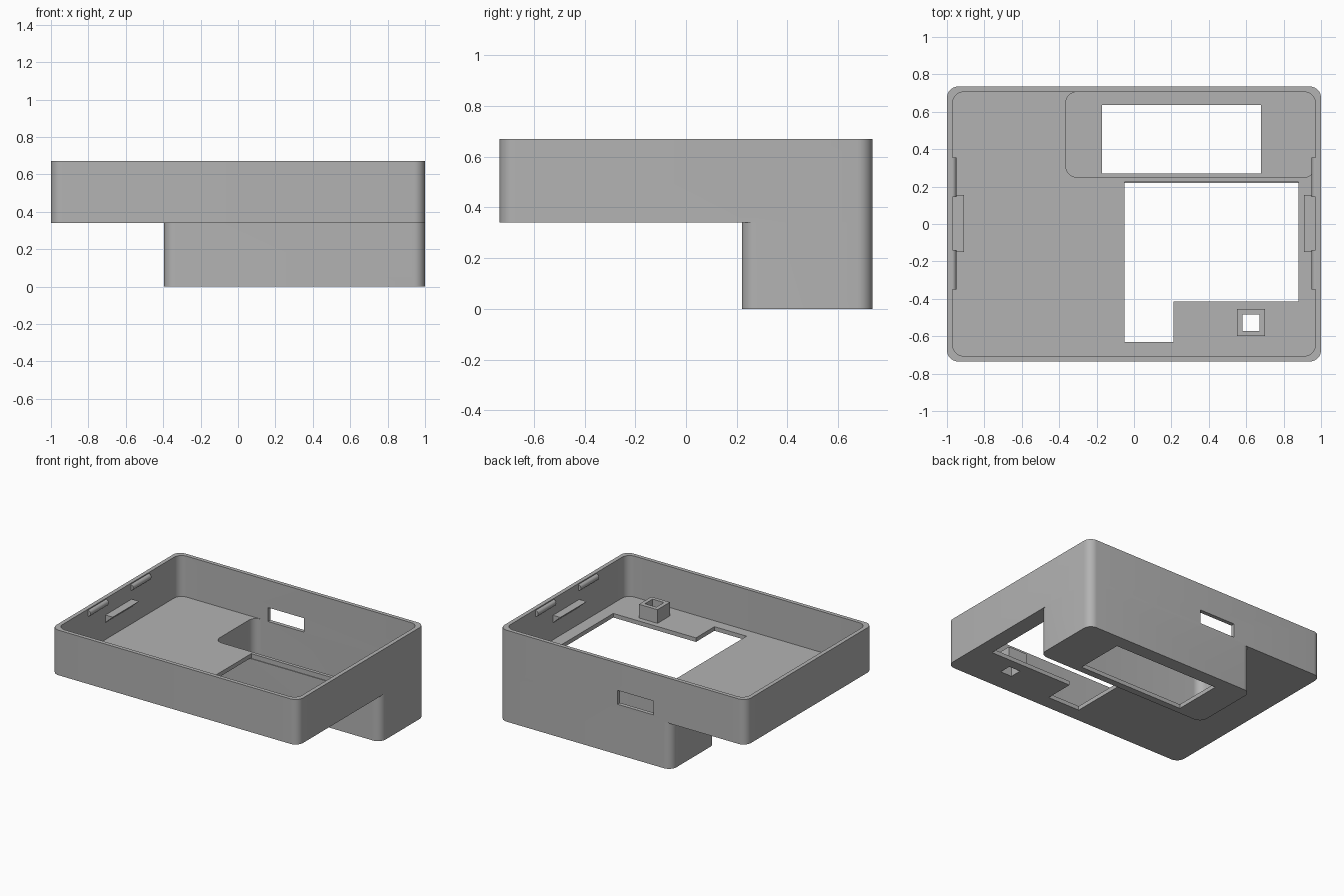
import bpy
import bmesh
from mathutils import Vector

cube = bpy.data.objects.get("Cube")
if cube:
    bpy.data.objects.remove(cube, do_unlink=True)

grey = bpy.data.materials.new("matte grey")
grey.use_nodes = True
colour = (0.45, 0.45, 0.45, 1)
grey.diffuse_color = colour
grey.node_tree.nodes["Principled BSDF"].inputs["Base Color"].default_value = colour


def make_object(name, bm):
    bmesh.ops.recalc_face_normals(bm, faces=bm.faces)
    mesh = bpy.data.meshes.new(name)
    bm.to_mesh(mesh)
    bm.free()
    mesh.materials.append(grey)
    obj = bpy.data.objects.new(name, mesh)
    bpy.context.collection.objects.link(obj)
    return obj


def box(name, x, y, z, radius=0):
    """Box from three ranges, with optional rounded upright edges."""
    bm = bmesh.new()
    bmesh.ops.create_cube(bm, size=1)
    for v in bm.verts:
        v.co = Vector([lo + (c + 0.5) * (hi - lo)
                       for c, (lo, hi) in zip(v.co, (x, y, z))])
    if radius:
        upright = [e for e in bm.edges
                   if abs(e.verts[0].co.z - e.verts[1].co.z) > 0.01]
        bmesh.ops.bevel(bm, geom=upright, offset=radius, segments=8,
                        profile=0.5, affect='EDGES')
    return make_object(name, bm)


def prism(name, section, y):
    """Extrude a list of (x, z) points along y."""
    bm = bmesh.new()
    face = bm.faces.new([bm.verts.new((px, y[0], pz)) for px, pz in section])
    out = bmesh.ops.extrude_face_region(bm, geom=[face])
    moved = [g for g in out["geom"] if isinstance(g, bmesh.types.BMVert)]
    bmesh.ops.translate(bm, verts=moved, vec=(0, y[1] - y[0], 0))
    return make_object(name, bm)


def combine(target, tool, operation):
    """Apply a boolean and remove the tool."""
    mod = target.modifiers.new("combine", 'BOOLEAN')
    mod.operation = operation
    mod.solver = 'EXACT'
    mod.object = tool
    tool.hide_render = True
    bpy.context.view_layer.update()
    graph = bpy.context.evaluated_depsgraph_get()
    mesh = bpy.data.meshes.new_from_object(target.evaluated_get(graph))
    target.modifiers.clear()
    target.data = mesh
    bpy.data.objects.remove(tool, do_unlink=True)


def smooth(obj):
    bpy.ops.object.select_all(action='DESELECT')
    obj.select_set(True)
    bpy.context.view_layer.objects.active = obj
    bpy.ops.object.shade_smooth_by_angle(angle=0.6)


# Shallow tray with a deep well below its back edge
BOTTOM, FLOOR, TOP = 0.34, 0.37, 0.67
case = box("case_shell", (-1, 1), (-0.735, 0.735), (BOTTOM, TOP), 0.06)
combine(case, box("well", (-0.395, 1), (0.22, 0.735), (0, 0.36), 0.06), 'UNION')

# Hollow interiors
combine(case, box("tray_cavity", (-0.97, 0.97), (-0.706, 0.706), (FLOOR, 0.8), 0.06),
        'DIFFERENCE')
combine(case, box("well_cavity", (-0.365, 0.97), (0.25, 0.706), (0.03, 0.5), 0.06),
        'DIFFERENCE')

# Openings: well window, stepped floor opening, back slot
openings = [
    ((-0.17, 0.68), (0.27, 0.635), (-0.1, 0.1)),
    ((-0.05, 0.88), (-0.415, 0.225), (0.335, 0.45)),
    ((-0.05, 0.21), (-0.63, -0.4), (0.33, 0.46)),
    ((-0.25, 0.04), (0.68, 0.8), (0.368, 0.47)),
]
for ranges in openings:
    combine(case, box("opening", *ranges), 'DIFFERENCE')

# Square hollow post on the tray floor
combine(case, box("post", (0.55, 0.7), (-0.6, -0.455), (0.35, 0.47)), 'UNION')
combine(case, box("post_hole", (0.58, 0.672), (-0.573, -0.485), (0.2, 0.6)),
        'DIFFERENCE')
smooth(case)

# Snap ridges and wedge ledges on both side walls
for side, label in ((-1, "right"), (1, "left")):
    for lo, hi, place in ((0.145, 0.355, "back"), (-0.35, -0.14, "front")):
        bm = bmesh.new()
        bmesh.ops.create_cone(bm, cap_ends=True, segments=20, radius1=0.023,
                              radius2=0.023, depth=hi - lo)
        for v in bm.verts:
            v.co = Vector((side * 0.973 + v.co.x, (lo + hi) / 2 + v.co.z,
                           0.64 + v.co.y))
        smooth(make_object(f"{label}_{place}_snap_ridge", bm))
    wedge = [(side * 0.975, 0.55), (side * 0.91, 0.55), (side * 0.975, 0.49)]
    prism(f"{label}_ledge", wedge, (-0.15, 0.155))
